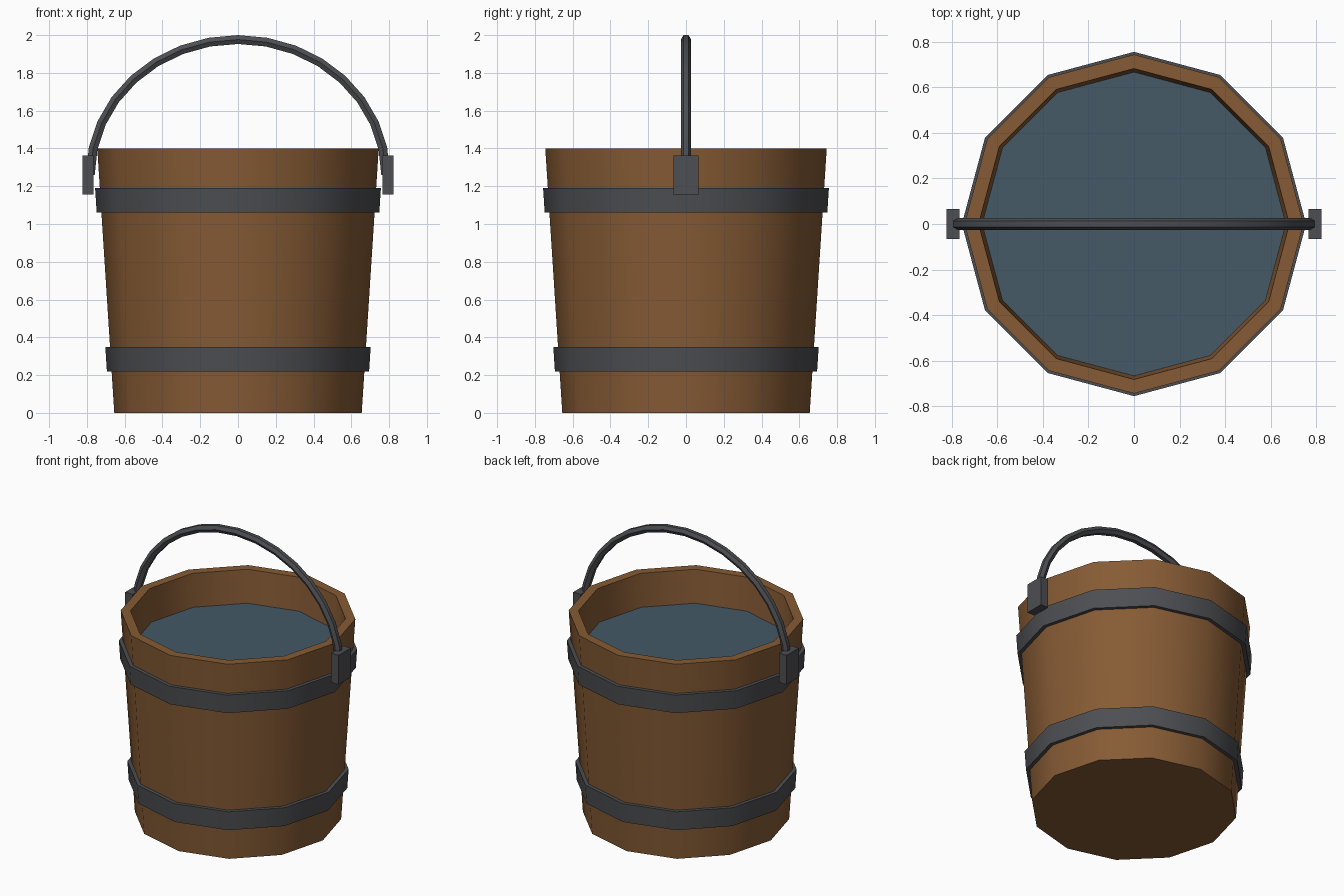
import bpy, bmesh, math

if "Cube" in bpy.data.objects:
    bpy.data.objects.remove(bpy.data.objects["Cube"])

SIDES = 12


def material(name, rgb):
    m = bpy.data.materials.new(name)
    m.diffuse_color = (*rgb, 1)
    m.use_nodes = True
    m.node_tree.nodes["Principled BSDF"].inputs["Base Color"].default_value = m.diffuse_color
    return m


wood = material("wood", (0.24, 0.105, 0.035))
iron = material("iron", (0.075, 0.077, 0.085))
water_blue = material("water_blue", (0.058, 0.1, 0.135))


def finish(name, bm, mat):
    bmesh.ops.recalc_face_normals(bm, faces=bm.faces)
    mesh = bpy.data.meshes.new(name)
    bm.to_mesh(mesh)
    bm.free()
    mesh.materials.append(mat)
    mesh.shade_smooth()
    mesh.set_sharp_from_angle(angle=math.radians(40))
    ob = bpy.data.objects.new(name, mesh)
    bpy.context.collection.objects.link(ob)
    return ob


def skin(name, rings, mat, closed=False):
    """Bridge successive rings of points; cap the ends or close the loop."""
    bm = bmesh.new()
    loops = [[bm.verts.new(p) for p in ring] for ring in rings]
    n = len(loops[0])
    pairs = list(zip(loops, loops[1:]))
    if closed:
        pairs.append((loops[-1], loops[0]))
    for a, b in pairs:
        for i in range(n):
            j = (i + 1) % n
            bm.faces.new((a[i], a[j], b[j], b[i]))
    if not closed:
        bm.faces.new(loops[0])
        bm.faces.new(loops[-1])
    return finish(name, bm, mat)


def ring(r, z):
    return [(r * math.cos(math.tau * i / SIDES), r * math.sin(math.tau * i / SIDES), z)
            for i in range(SIDES)]


def wall(z):
    """Outer radius of the tapered bucket at height z."""
    return 0.655 + 0.09 * z / 1.4


# Bucket: outer wall, rim, inner wall and floor
skin("bucket", [ring(0.655, 0), ring(0.745, 1.4), ring(0.683, 1.4), ring(0.595, 0.08)], wood)

# Water surface
bm = bmesh.new()
bm.faces.new([bm.verts.new(p) for p in ring(0.668, 1.17)])
finish("water", bm, water_blue)

# Iron hoops following the taper
for name, z0, z1 in (("lower_hoop", 0.218, 0.35), ("upper_hoop", 1.06, 1.19)):
    skin(name, [ring(wall(z0) - 0.01, z0), ring(wall(z0) + 0.025, z0),
                ring(wall(z1) + 0.025, z1), ring(wall(z1) - 0.01, z1)], iron, closed=True)

# Handle: hexagonal bar swept along a half ellipse
RX, RZ, ZC, BAR = 0.782, 0.7165, 1.26, 0.027
sections = []
for k in range(17):
    t = math.pi * k / 16
    nx, nz = math.cos(t) / RX, math.sin(t) / RZ
    length = math.hypot(nx, nz)
    section = []
    for i in range(6):
        a = math.tau * i / 6
        off = BAR * math.sin(a) / length
        section.append((RX * math.cos(t) + nx * off, BAR * math.cos(a),
                        ZC + RZ * math.sin(t) + nz * off))
    sections.append(section)
skin("handle", sections, iron)

# Ear blocks holding the handle ends
for name, side in (("left_ear", -1), ("right_ear", 1)):
    bm = bmesh.new()
    bmesh.ops.create_cube(bm, size=1)
    bmesh.ops.scale(bm, vec=(0.058, 0.134, 0.205), verts=bm.verts)
    bmesh.ops.translate(bm, vec=(side * 0.795, 0, ZC), verts=bm.verts)
    finish(name, bm, iron)
